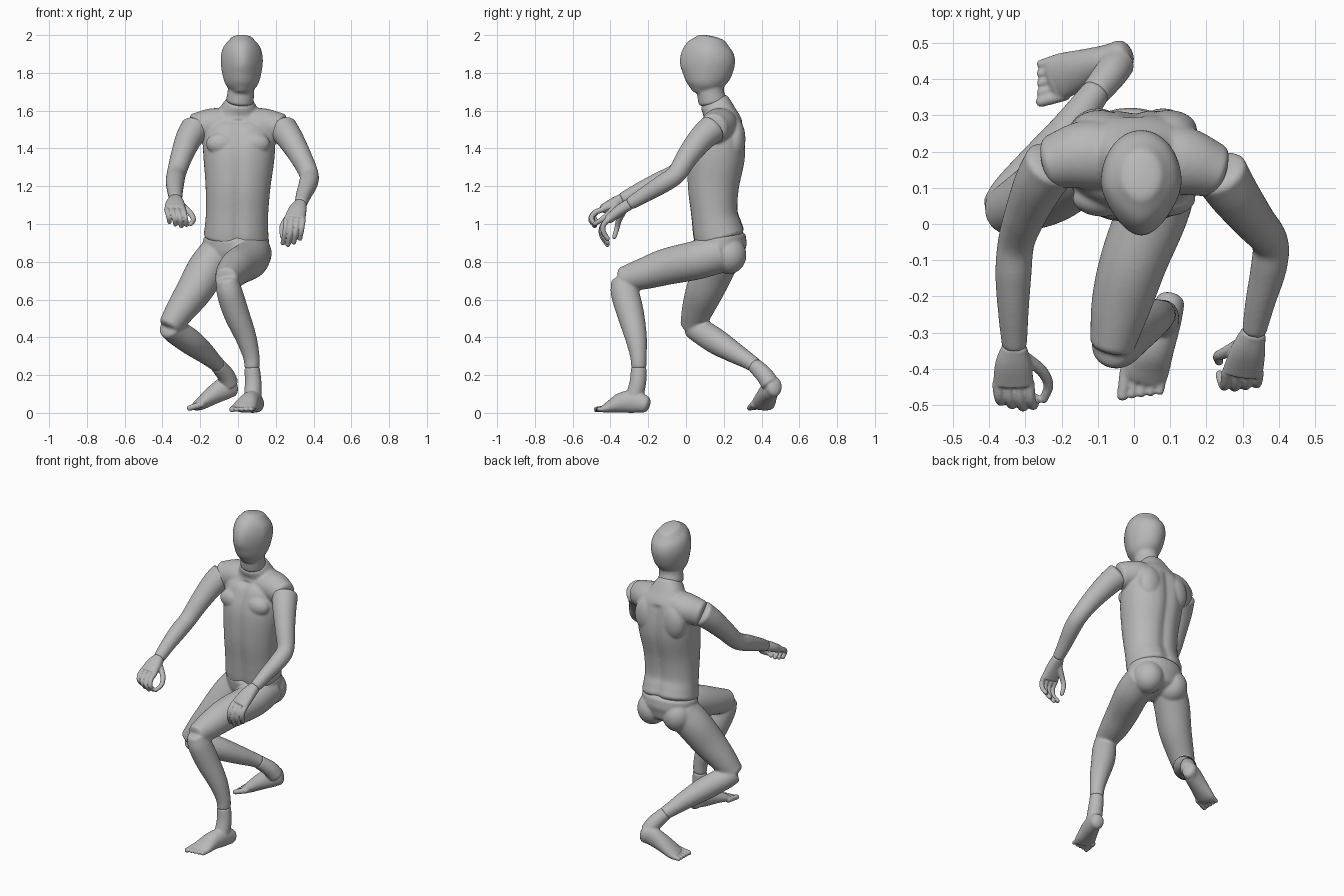
import bpy
import bmesh
import math
from mathutils import Vector

default_cube = bpy.data.objects.get("Cube")
if default_cube:
    bpy.data.objects.remove(default_cube, do_unlink=True)

SIDE, DEPTH, UP = Vector((1, 0, 0)), Vector((0, 1, 0)), Vector((0, 0, 1))

grey = bpy.data.materials.new("mannequin_grey")
grey.use_nodes = True
grey.diffuse_color = (.48, .48, .48, 1)
grey.node_tree.nodes["Principled BSDF"].inputs["Base Color"].default_value = grey.diffuse_color


def catmull(a, b, c, d, t):
    """Point on a smooth curve between b and c."""
    return (b * 2 + (c - a) * t + (a * 2 - b * 5 + c * 4 - d) * t ** 2
            + (b * 3 - a - c * 3 + d) * t ** 3) / 2


def tube(bm, points, ref=SIDE, segments=32, steps=5, boxy=1, dome=.3):
    """Smooth loft through (x, y, z, half width, half depth) with domed ends."""
    keys = [Vector(p if len(p) == 5 else (*p, p[-1])) for p in points]
    padded = [keys[0] * 2 - keys[1], *keys, keys[-1] * 2 - keys[-2]]
    path = [catmull(*padded[i:i + 4], s / steps)
            for i in range(len(keys) - 1) for s in range(steps)] + [keys[-1]]
    spots = [Vector(p[:3]) for p in path]
    last = len(path) - 1
    sections = []
    for i, p in enumerate(path):
        tangent = (spots[min(i + 1, last)] - spots[max(i - 1, 0)]).normalized()
        sections.append((spots[i], tangent, p[3], p[4]))

    def cap(section, sign):
        centre, tangent, a, b = section
        rings = []
        for angle in (math.radians(d) for d in (30, 55, 80)):
            push = sign * dome * min(a, b) * math.sin(angle)
            rings.append((centre + tangent * push, tangent,
                          a * math.cos(angle), b * math.cos(angle)))
        return rings

    sections = cap(sections[0], -1)[::-1] + sections + cap(sections[-1], 1)
    rings = []
    for centre, tangent, a, b in sections:
        across = (ref - tangent * ref.dot(tangent)).normalized()
        other = tangent.cross(across)
        ring = []
        for k in range(segments):
            angle = math.tau * k / segments
            c, s = math.cos(angle), math.sin(angle)
            c = math.copysign(abs(c) ** boxy, c)
            s = math.copysign(abs(s) ** boxy, s)
            ring.append(bm.verts.new(centre + across * a * c + other * b * s))
        rings.append(ring)
    for low, high in zip(rings, rings[1:]):
        for k in range(segments):
            n = (k + 1) % segments
            bm.faces.new((low[k], low[n], high[n], high[k]))
    bm.faces.new(rings[0][::-1])
    bm.faces.new(rings[-1])


def ball(bm, centre, radii):
    made = bmesh.ops.create_uvsphere(bm, u_segments=24, v_segments=16, radius=1)
    bmesh.ops.scale(bm, vec=radii, verts=made["verts"])
    bmesh.ops.translate(bm, vec=centre, verts=made["verts"])


def finish(name, bm, voxel=.007, smoothing=6):
    """Fuse the overlapping volumes into one smooth skin."""
    bmesh.ops.recalc_face_normals(bm, faces=bm.faces)
    mesh = bpy.data.meshes.new(name)
    bm.to_mesh(mesh)
    bm.free()
    mesh.materials.append(grey)
    mesh.shade_smooth()
    obj = bpy.data.objects.new(name, mesh)
    bpy.context.collection.objects.link(obj)
    fuse = obj.modifiers.new("fuse", 'REMESH')
    fuse.mode = 'VOXEL'
    fuse.voxel_size = voxel
    fuse.use_smooth_shade = True
    soften = obj.modifiers.new("soften", 'SMOOTH')
    soften.factor = .5
    soften.iterations = smoothing


# Head and neck, with the face narrowing towards the front
bm = bmesh.new()
tube(bm, [(.02, .08, 1.7, .05, .055), (.02, .09, 1.74, .086, .098),
          (.02, .105, 1.8, .104, .135), (.02, .115, 1.87, .112, .146),
          (.02, .125, 1.93, .1, .128), (.02, .135, 1.976, .064, .082)])
for v in bm.verts:
    v.co.x += (v.co.x - .02) * min(0, (v.co.y - .1) * 2)
tube(bm, [(.01, .14, 1.65, .074, .076), (.015, .13, 1.7, .07, .072), (.02, .13, 1.78, .07, .075)])
finish("head", bm)

# Torso: trunk with a centre groove, chest muscles and shoulder stubs
bm = bmesh.new()
tube(bm, [(-.01, .176, .935, .172, .14), (-.008, .165, .98, .168, .136),
          (-.005, .15, 1.06, .165, .128), (0, .145, 1.2, .172, .141),
          (.005, .16, 1.35, .188, .155), (.005, .175, 1.45, .19, .143),
          (.005, .185, 1.53, .172, .118), (.005, .175, 1.59, .115, .088),
          (.008, .15, 1.645, .076, .078)], boxy=.9, segments=48)
for v in bm.verts:
    if v.co.z < 1.55:
        groove = .014 * math.exp(-(v.co.x / .03) ** 2)
        v.co.y += groove if v.co.y < .16 else -groove
for s in (-1, 1):
    ball(bm, (s * .085, .07, 1.425), (.085, .05, .06))
    ball(bm, (s * .095, .26, 1.45), (.08, .055, .11))
    tube(bm, [(s * .02, .185, 1.53, .08, .09), (s * .13, .183 - s * .008, 1.525, .088, .095),
              (s * .228, .158 - s * .012, 1.505, .08, .074)], ref=UP)
finish("torso", bm)

# Pelvis and legs in one skin
bm = bmesh.new()
tube(bm, [(-.01, .176, .925, .174, .142), (-.01, .185, .86, .17, .138),
          (-.01, .2, .8, .135, .11)])
for x in (-.1, .08):
    ball(bm, (x, .225, .835), (.09, .095, .1))
left_thigh = [(.08, .19, .85, .1, .105), (.06, .06, .81, .1, .103), (0, -.1, .775, .093, .097),
              (-.035, -.22, .738, .083, .084), (-.06, -.335, .705, .062, .066)]
left_shin = [(-.06, -.34, .705, .058), (-.045, -.325, .64, .068, .074), (-.01, -.295, .53, .068, .072),
             (.042, -.265, .4, .056, .058), (.07, -.252, .3, .044), (.075, -.25, .24, .04)]
right_thigh = [(-.1, .19, .85, .1, .108), (-.165, .15, .76, .104, .106), (-.23, .1, .65, .096, .1),
               (-.3, .062, .55, .08, .084), (-.36, .035, .46, .063, .066)]
right_shin = [(-.365, .035, .455, .06), (-.33, .08, .43, .067), (-.25, .165, .375, .068),
              (-.18, .255, .32, .056), (-.13, .33, .275, .044), (-.105, .365, .252, .04)]
for limb in (left_thigh, left_shin, right_thigh, right_shin):
    tube(bm, limb)
finish("pelvis_and_legs", bm)

# Arms, ending at the wrists
arms = {
    "left_arm": [(.238, .14, 1.505, .077), (.277, .08, 1.45, .07), (.33, .01, 1.36, .059),
                 (.375, -.05, 1.265, .051), (.372, -.12, 1.215, .05),
                 (.35, -.21, 1.16, .042), (.332, -.295, 1.108, .034)],
    "right_arm": [(-.228, .165, 1.505, .077), (-.262, .11, 1.45, .07), (-.298, .03, 1.36, .059),
                  (-.325, -.05, 1.272, .051), (-.333, -.14, 1.226, .05),
                  (-.333, -.25, 1.175, .042), (-.33, -.335, 1.132, .035)],
}
for name, points in arms.items():
    bm = bmesh.new()
    tube(bm, points)
    finish(name, bm)


def hand(name, palm, curl, thumb, inner):
    """Palm, four curling fingers and a thumb on the inner side."""
    bm = bmesh.new()
    tube(bm, palm, boxy=.85)
    knuckle = Vector(palm[-1][:3])
    for k in range(4):
        start = knuckle + SIDE * inner * (1.5 - k) * .029
        reach = (.98, 1.05, .95, .8)[k]
        joints = [start + Vector(c) * reach for c in curl]
        tube(bm, [(*j, .0155 - .001 * i) for i, j in enumerate(joints)], segments=12, dome=.8)
    tube(bm, [(*p, .018 - .002 * i) for i, p in enumerate(thumb)], ref=DEPTH, segments=12, dome=.8)
    finish(name, bm, voxel=.004, smoothing=4)


hand("left_hand",
     [(.33, -.3, 1.105, .034, .03), (.315, -.35, 1.073, .048, .03), (.3, -.41, 1.025, .056, .025)],
     [(0, 0, 0), (-.004, -.032, -.035), (-.01, -.035, -.08), (-.02, -.005, -.13)],
     [(.295, -.33, 1.07), (.252, -.355, 1.02), (.232, -.365, .98), (.235, -.38, .93)], -1)
hand("right_hand",
     [(-.33, -.34, 1.13, .035, .03), (-.333, -.385, 1.108, .05, .03), (-.333, -.44, 1.078, .056, .025)],
     [(0, 0, 0), (.004, -.042, -.018), (.012, -.062, -.05), (.018, -.04, -.085)],
     [(-.3, -.37, 1.1), (-.255, -.405, 1.06), (-.236, -.445, 1.025), (-.25, -.485, 1)], 1)


def foot(name, ankle, sole, medial, forward):
    """Ankle and sole lofts with five toes, flattened on the ground."""
    bm = bmesh.new()
    tube(bm, ankle)
    tube(bm, sole, ref=medial, dome=.6)
    front = Vector(sole[-1][:3])
    forward = Vector(forward).normalized()
    across = (medial - forward * medial.dot(forward)).normalized()
    for k in range(5):
        base = front + across * (2 - k) * .025 - forward * .02
        tip = base + forward * (.074 - k * .007)
        size = .018 if k == 0 else .0145
        tube(bm, [(*base, size), (*tip, size * .85)], ref=medial, segments=12, dome=.8)
    for v in bm.verts:
        v.co.z = max(v.co.z, 0)
    finish(name, bm, voxel=.005, smoothing=4)


foot("left_foot",
     [(.075, -.25, .235, .041), (.08, -.255, .16, .044), (.078, -.275, .08, .046)],
     [(.1, -.215, .045, .04, .045), (.085, -.27, .06, .045, .06), (.058, -.34, .054, .054, .054),
      (.035, -.4, .033, .063, .033), (.025, -.43, .022, .062, .022)],
     -SIDE, (-.15, -1, -.08))
foot("right_foot",
     [(-.105, .365, .25, .041), (-.065, .415, .2, .046), (-.045, .445, .155, .048)],
     [(-.03, .468, .14, .042, .054), (-.07, .45, .13, .046, .06), (-.13, .43, .095, .054, .05),
      (-.195, .41, .05, .063, .034), (-.222, .4, .036, .062, .024)],
     -DEPTH, (-1, -.3, -.3))
